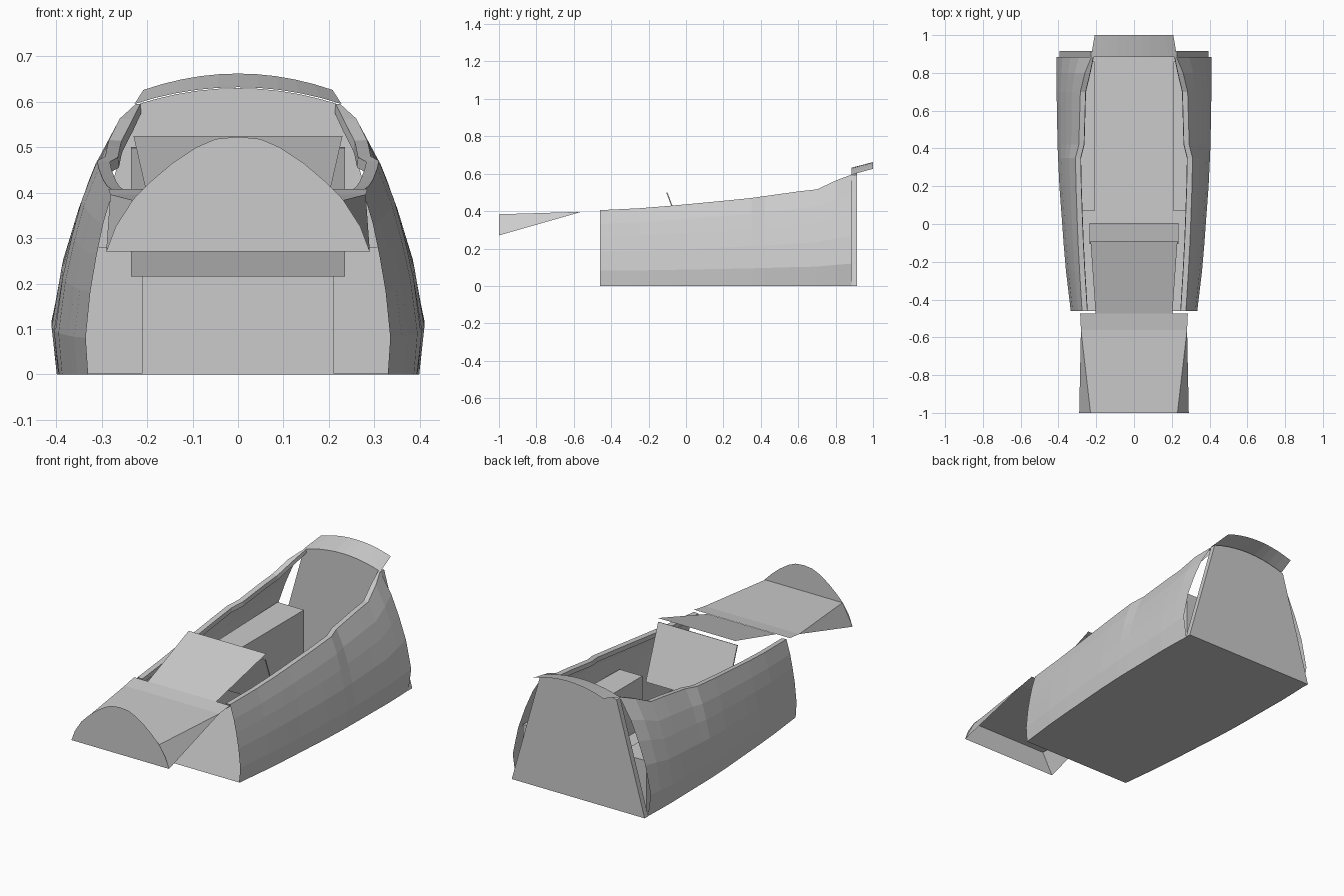
import bpy
import bmesh
import math

cube = bpy.data.objects.get("Cube")
if cube:
    bpy.data.objects.remove(cube, do_unlink=True)

grey = bpy.data.materials.new("light_grey")
grey.use_nodes = True
grey.diffuse_color = (0.6, 0.6, 0.6, 1)
grey.node_tree.nodes["Principled BSDF"].inputs["Base Color"].default_value = (0.6, 0.6, 0.6, 1)


def finish(name, bm, mirror=False):
    """Turn a bmesh into a grey object, optionally mirrored across x."""
    mesh = bpy.data.meshes.new(name)
    bm.to_mesh(mesh)
    bm.free()
    mesh.materials.append(grey)
    obj = bpy.data.objects.new(name, mesh)
    bpy.context.collection.objects.link(obj)
    if mirror:
        mod = obj.modifiers.new("Mirror", 'MIRROR')
        mod.use_mirror_merge = False
    return obj


def loft(name, rows, mirror=False, closed=False, caps=False):
    """Skin a list of equal-length point rows."""
    bm = bmesh.new()
    grid = [[bm.verts.new(p) for p in row] for row in rows]
    n = len(grid[0])
    for a, b in zip(grid, grid[1:]):
        for i in range(n if closed else n - 1):
            j = (i + 1) % n
            bm.faces.new((a[i], b[i], b[j], a[j]))
    if caps:
        bm.faces.new(grid[0])
        bm.faces.new(reversed(grid[-1]))
        bmesh.ops.recalc_face_normals(bm, faces=bm.faces)
    return finish(name, bm, mirror)


def panel(name, points, mirror=False):
    bm = bmesh.new()
    bm.faces.new([bm.verts.new(p) for p in points])
    return finish(name, bm, mirror)


def arch(half, low, high, y, steps=10, power=2):
    """Points on an arch from right to left."""
    pts = []
    for i in range(steps + 1):
        u = 1 - 2 * i / steps
        pts.append((half * u, y, low + (high - low) * (1 - abs(u) ** power)))
    return pts


# Stations along the hull: y, belly half width, rim half width, rim height
stations = [
    (-0.46, 0.335, 0.275, 0.405), (-0.25, 0.36, 0.288, 0.415),
    (-0.1, 0.373, 0.296, 0.427), (0.0, 0.38, 0.30, 0.436),
    (0.2, 0.395, 0.307, 0.455), (0.35, 0.402, 0.31, 0.47),
    (0.42, 0.405, 0.292, 0.48), (0.6, 0.408, 0.287, 0.505),
    (0.7, 0.41, 0.284, 0.516), (0.8, 0.41, 0.26, 0.563),
    (0.885, 0.41, 0.225, 0.595),
]
# Section shape: height fraction, bulge fraction
section = [(0, 0.91), (0.2, 1), (0.45, 0.83), (0.65, 0.6), (0.82, 0.36), (1, 0)]

# Curved hull walls
loft("hull_side", [[(xr + (xm - xr) * k, y, zr * h) for h, k in section]
                   for y, xm, xr, zr in stations], mirror=True)

# Lip along the cockpit opening
loft("cockpit_rim", [[(xr, y, zr), (xr - 0.028, y, zr - 0.002), (xr - 0.03, y, zr - 0.025)]
                     for y, xm, xr, zr in stations[:-1]] +
     [[(0.225, 0.885, 0.595), (0.215, 0.885, 0.595), (0.213, 0.885, 0.575)]], mirror=True)

# Floor following the hull footprint
edges = [(y, xr + (xm - xr) * section[0][1]) for y, xm, xr, zr in stations]
edges.append((0.915, 0.395))
loft("floor", [[(x, y, 0.001), (-x, y, 0.001)] for y, x in edges]).data.flip_normals()

# Rear bulkhead with an arched top
rows = [[(-0.395, y, 0), (0.395, y, 0)] + arch(0.228, 0.592, 0.63, y) for y in (0.885, 0.915)]
loft("rear_bulkhead", rows, closed=True, caps=True)

# Arched hood overhanging the bulkhead
front, back = arch(0.228, 0.595, 0.632, 0.885), arch(0.208, 0.626, 0.662, 1.0)
loft("rear_hood", [front, back]).data.flip_normals()

# Side consoles
loft("side_console", [[(0.21, y, 0.002), (w, y, 0.002), (w, y, 0.28), (0.21, y, 0.28)]
                      for y, w in ((0.07, 0.345), (0.86, 0.367))],
     mirror=True, closed=True, caps=True)

# Tilted instrument panel
loft("instrument_panel", [[(-0.235, y, 0.215 + s), (0.235, y, 0.215 + s),
                           (0.235, y - 0.105, 0.498 + s), (-0.235, y - 0.105, 0.498 + s)]
                          for y, s in ((0.0, 0), (0.006, 0.002))], closed=True, caps=True)

# Glare shield rising over the instrument panel
panel("glare_shield", [(-0.203, -0.475, 0.407), (0.203, -0.475, 0.407),
                       (0.23, -0.09, 0.525), (-0.23, -0.09, 0.525)])

# Nose deck with its sloping cheeks and upright arched front
loft("nose_deck", [[(-x, y, z), (x, y, z)] for x, y, z in
                   ((0.23, -1, 0.383), (0.281, -0.56, 0.396), (0.285, -0.475, 0.408))]
     ).data.flip_normals()
panel("nose_cheek", [(0.23, -1, 0.383), (0.29, -1, 0.27), (0.281, -0.56, 0.396)], mirror=True)
nose = [(0.29 * math.cos(a), -1, z) for a, z in
        ((0, 0.27), (0.38, 0.325), (0.65, 0.385), (0.85, 0.425), (1.05, 0.465),
         (1.25, 0.5), (1.4, 0.518))]
outline = nose + [(0, -1, 0.523)] + [(-x, y, z) for x, y, z in reversed(nose)]
panel("nose_front", outline[::-1])
